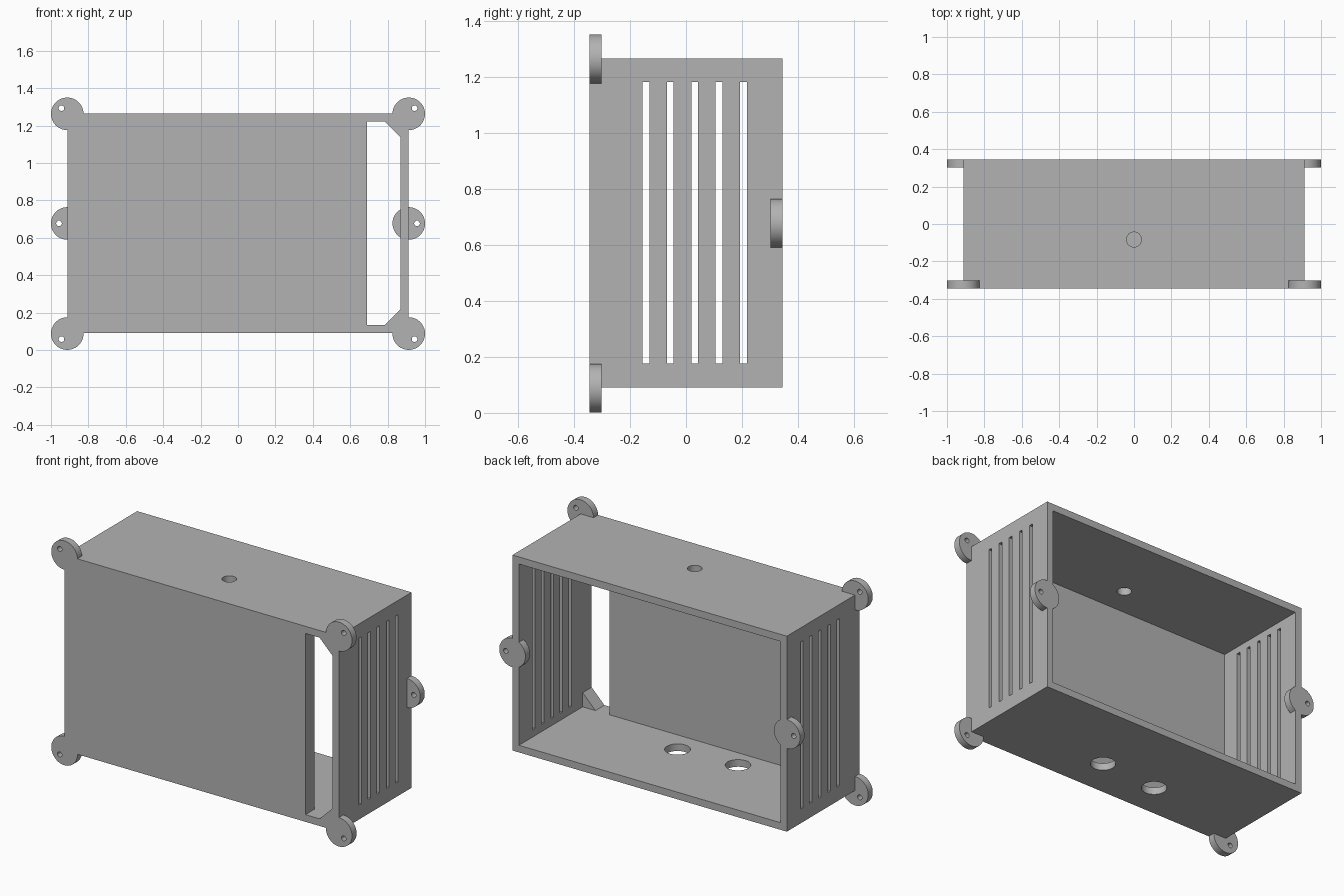
import bpy, bmesh, math
from mathutils import Matrix, Vector

if "Cube" in bpy.data.objects:
    bpy.data.objects.remove(bpy.data.objects["Cube"])

W, D, Z0, Z1 = 0.912, 0.345, 0.09, 1.265   # half width, half depth, bottom, top
T, FRONT_T = 0.043, 0.085                  # wall and front plate thickness
EAR_R, EAR_HOLE = 0.087, 0.015
MID = 0.677

grey = bpy.data.materials.new("light_grey")
grey.diffuse_color = (0.45, 0.45, 0.45, 1)
grey.use_nodes = True
grey.node_tree.nodes["Principled BSDF"].inputs["Base Color"].default_value = grey.diffuse_color


def make(name, bm):
    bmesh.ops.recalc_face_normals(bm, faces=bm.faces)
    mesh = bpy.data.meshes.new(name)
    bm.to_mesh(mesh)
    bm.free()
    mesh.materials.append(grey)
    ob = bpy.data.objects.new(name, mesh)
    bpy.context.collection.objects.link(ob)
    return ob


def box(name, lo, hi):
    bm = bmesh.new()
    lo, hi = Vector(lo), Vector(hi)
    bmesh.ops.create_cube(bm, size=1, matrix=Matrix.Translation((lo + hi) / 2)
                          @ Matrix.Diagonal((*(hi - lo), 1)))
    return make(name, bm)


def disc(name, centre, radius, depth, axis, segments=48):
    bm = bmesh.new()
    turn = Matrix.Rotation(math.pi / 2, 4, 'X') if axis == 'Y' else Matrix()
    bmesh.ops.create_cone(bm, cap_ends=True, segments=segments, radius1=radius,
                          radius2=radius, depth=depth,
                          matrix=Matrix.Translation(centre) @ turn)
    return make(name, bm)


def prism(name, points, y0, y1):
    bm = bmesh.new()
    face = bm.faces.new([bm.verts.new((x, y0, z)) for x, z in points])
    ext = bmesh.ops.extrude_face_region(bm, geom=[face])
    bmesh.ops.translate(bm, vec=(0, y1 - y0, 0),
                        verts=[v for v in ext["geom"] if isinstance(v, bmesh.types.BMVert)])
    return make(name, bm)


def combine(target, tool, operation):
    mod = target.modifiers.new(operation.lower(), 'BOOLEAN')
    mod.operation, mod.solver, mod.object = operation, 'EXACT', tool
    bpy.context.view_layer.objects.active = target
    bpy.ops.object.modifier_apply(modifier=mod.name)
    bpy.data.objects.remove(tool)


# open-backed case
case = box("enclosure", (-W, -D, Z0), (W, D, Z1))
combine(case, box("cavity", (-W + T, -D + FRONT_T, Z0 + T), (W - T, D + 0.1, Z1 - T)),
        'DIFFERENCE')

# front window with two chamfered corners
x0, x1, c = 0.69, W - T, 0.085
a, b = Z0 + T, Z1 - T
combine(case, prism("window", [(x0, a), (x1 - c, a), (x1, a + c), (x1, b - c),
                               (x1 - c, b), (x0, b)], -D - 0.1, -D + FRONT_T + 0.03),
        'DIFFERENCE')

# mounting ears: four at the front corners, two at the back edges
holes = []
for s in (-1, 1):
    for z, dz in ((Z0 - 0.002, -0.03), (Z1 - 0.002, 0.03)):
        combine(case, disc("ear", (s * (1 - EAR_R), -D + T / 2, z), EAR_R, T, 'Y'), 'UNION')
        holes.append((s * 0.944, -D + T / 2, z + dz))
    combine(case, disc("ear", (s * (1 - EAR_R), D - T / 2, MID), EAR_R, T, 'Y'), 'UNION')
    holes.append((s * 0.957, D - T / 2, MID))
for p in holes:
    combine(case, disc("screw_hole", p, EAR_HOLE, T * 3, 'Y', 24), 'DIFFERENCE')

# ventilation slots through both side walls
for i in range(5):
    y = -0.143 + i * 0.087
    combine(case, box("slot", (-1.2, y - 0.012, 0.176), (1.2, y + 0.012, 1.18)), 'DIFFERENCE')

# cable holes: one in the top, two in the bottom
for x, y, z, r in ((0, -0.083, Z1, 0.04), (0.132, -0.108, Z0, 0.07), (-0.254, -0.131, Z0, 0.07)):
    combine(case, disc("cable_hole", (x, y, z), r, 0.3, 'Z'), 'DIFFERENCE')

# smooth round edges, crisp corners
bpy.ops.object.select_all(action='DESELECT')
case.select_set(True)
bpy.context.view_layer.objects.active = case
bpy.ops.object.shade_smooth_by_angle(angle=math.radians(30))
